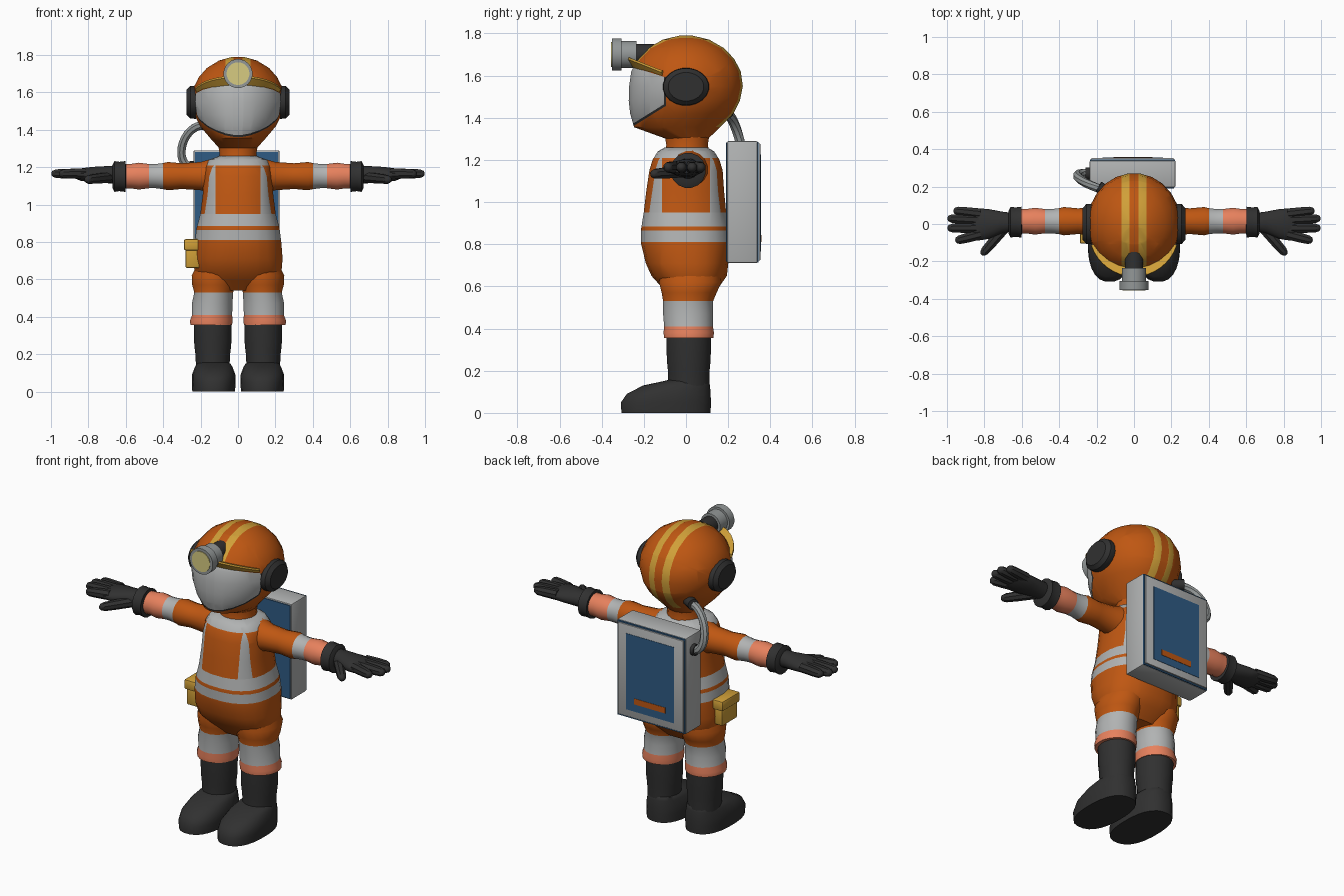
import bpy, bmesh, math
from mathutils import Vector
from mathutils.geometry import interpolate_bezier

cube = bpy.data.objects.get("Cube")
if cube:
    bpy.data.objects.remove(cube, do_unlink=True)


def colour(name, r, g, b):
    m = bpy.data.materials.new(name)
    m.use_nodes = True
    m.diffuse_color = (r, g, b, 1)
    bsdf = next(n for n in m.node_tree.nodes if n.type == 'BSDF_PRINCIPLED')
    bsdf.inputs["Base Color"].default_value = (r, g, b, 1)
    bsdf.inputs["Roughness"].default_value = 0.7
    return m


ORANGE = colour("suit orange", 0.52, 0.095, 0.006)
GREY = colour("light grey", 0.44, 0.45, 0.45)
SALMON = colour("salmon", 0.8, 0.22, 0.11)
BLACK = colour("rubber black", 0.03, 0.03, 0.03)
YELLOW = colour("trim yellow", 0.63, 0.35, 0.04)
LENS = colour("lens yellow", 0.68, 0.6, 0.22)
STEEL = colour("lamp grey", 0.29, 0.31, 0.31)
BLUE = colour("pack blue", 0.028, 0.105, 0.23)

X, Y, Z = Vector((1, 0, 0)), Vector((0, 1, 0)), Vector((0, 0, 1))
FRAMES = {'X': (Y, Z), 'Y': (X, Z), 'Z': (X, Y)}


def finish(name, bm, mats, rule=None, angle=40):
    """Turn a bmesh into an object; rule(face centre) gives the material slot."""
    bmesh.ops.recalc_face_normals(bm, faces=bm.faces)
    if rule:
        for f in bm.faces:
            f.material_index = rule(f.calc_center_median())
    me = bpy.data.meshes.new(name)
    bm.to_mesh(me)
    bm.free()
    for m in mats:
        me.materials.append(m)
    me.shade_smooth()
    me.set_sharp_from_angle(angle=math.radians(angle))
    ob = bpy.data.objects.new(name, me)
    bpy.context.collection.objects.link(ob)
    return ob


def loft(name, rings, mats, axis=None, seg=16, power=2, cuts=(), rule=None, ref=Z, angle=40):
    """Skin oval rings (centre, radius a, radius b), along an axis or a free path."""
    bm = bmesh.new()
    centres = [Vector(r[0]) for r in rings]
    loops = []
    for i, (c, a, b) in enumerate(rings):
        if axis:
            u, v = FRAMES[axis]
        else:
            t = centres[min(i + 1, len(rings) - 1)] - centres[max(i - 1, 0)]
            u = t.cross(ref).normalized()
            v = u.cross(t).normalized()
        loop = []
        for k in range(seg):
            w = 2 * math.pi * (k + 0.5) / seg
            cu, sv = math.cos(w), math.sin(w)
            pu = math.copysign(abs(cu) ** (2 / power), cu)
            pv = math.copysign(abs(sv) ** (2 / power), sv)
            loop.append(bm.verts.new(centres[i] + u * a * pu + v * b * pv))
        loops.append(loop)
    for p, q in zip(loops, loops[1:]):
        for k in range(seg):
            n = (k + 1) % seg
            bm.faces.new((p[k], p[n], q[n], q[k]))
    bm.faces.new(loops[0])
    bm.faces.new(loops[-1])
    for co, no in cuts:
        bmesh.ops.bisect_plane(bm, geom=bm.verts[:] + bm.edges[:] + bm.faces[:],
                               plane_co=co, plane_no=no)
    return finish(name, bm, mats, rule, angle)


def box(name, lo, hi, mat, bevel=0.0):
    bm = bmesh.new()
    bmesh.ops.create_cube(bm, size=1)
    lo, hi = Vector(lo), Vector(hi)
    for v in bm.verts:
        v.co = (lo + hi) / 2 + v.co * (hi - lo)
    if bevel:
        bmesh.ops.bevel(bm, geom=bm.edges[:], offset=bevel, segments=2, profile=0.5, affect='EDGES')
    return finish(name, bm, [mat], angle=30)


def rod(name, a, b, r, mat, seg=12):
    return loft(name, [(a, r, r), (b, r, r)], [mat], seg=seg, ref=Y)


# Torso with reflective straps and belt bands
def torso_rule(c):
    if c.z > 1.21 or 0.81 < c.z < 0.865 or 0.885 < c.z < 0.95:
        return 1
    return int(c.z > 0.95 and abs(c.x) > 0.12 and abs(c.y) > 0.115)


torso = [(0.54, 0.02, 0.13, 0.08), (0.6, 0.02, 0.215, 0.14), (0.65, 0.015, 0.235, 0.18),
         (0.71, 0.005, 0.24, 0.197), (0.8, 0, 0.233, 0.214), (0.87, -0.003, 0.224, 0.212),
         (0.95, -0.005, 0.203, 0.197), (1.05, -0.004, 0.19, 0.186), (1.15, 0, 0.186, 0.175),
         (1.2, 0, 0.178, 0.16), (1.24, 0, 0.155, 0.135), (1.26, 0, 0.1, 0.1)]
loft("torso", [((0, cy, z), a, b) for z, cy, a, b in torso], [ORANGE, GREY], 'Z', 24, 2.4,
     [((0, 0, z), Z) for z in (0.81, 0.865, 0.885, 0.95, 1.21)]
     + [((s * 0.12, 0, 0), X) for s in (-1, 1)] + [((0, s * 0.115, 0), Y) for s in (-1, 1)], torso_rule)
loft("neck", [((0, 0.005, z), r, r) for z, r in ((1.22, 0.115), (1.27, 0.1), (1.33, 0.11))], [ORANGE], 'Z')

# Helmet: shell, crown stripes, visor and dark visor rim
LOW = Vector((0, -0.53, 0.85))
TOP = Vector((0, 0.3, 0.95))
LOW_AT, LOW_RIM, TOP_AT = (Vector((0, -0.25, z)) for z in (1.36, 1.373, 1.64))
BACK, RIM = -0.095, -0.105


def helmet_rule(c):
    if (c - TOP_AT).dot(TOP) < 0 and (c - LOW_AT).dot(Vector((0, -0.53, 0.85))) > 0 and c.y < BACK:
        return 0
    return 0


LOW = Vector((0, -0.53, 0.85)).normalized()


def visor_rule(c):
    below_brim = (c - TOP_AT).dot(TOP) < 0
    if below_brim and c.y < BACK and (c - LOW_AT).dot(LOW) > 0:
        return 2 if c.y < RIM and (c - LOW_RIM).dot(LOW) > 0 else 3
    return int(0.025 < abs(c.x) < 0.068 and not (c.y < 0.1 and c.z < 1.6) and c.z > 1.36)


# the lower visor edge rises towards the ears
LOW = Vector((0, 0.53, 0.85)).normalized()
LOW = Vector((0, -0.53, 0.85)).normalized()
helmet = [(1.3, 0.005, 0.1, 0.1), (1.355, -0.042, 0.15, 0.206), (1.42, -0.02, 0.205, 0.247),
          (1.48, -0.008, 0.235, 0.266), (1.55, 0, 0.25, 0.272), (1.62, 0, 0.242, 0.262),
          (1.68, 0, 0.212, 0.23), (1.73, 0, 0.168, 0.182), (1.77, 0, 0.102, 0.112), (1.79, 0, 0.03, 0.03)]
loft("helmet", [((0, cy, z), a, b) for z, cy, a, b in helmet], [ORANGE, YELLOW, GREY, BLACK], 'Z', 24, 2,
     [((s * x, 0, 0), X) for s in (-1, 1) for x in (0.025, 0.068)]
     + [(LOW_AT, LOW), (LOW_RIM, LOW), (TOP_AT, TOP), ((0, BACK, 0), Y), ((0, RIM, 0), Y)], visor_rule)

# Tilted brim above the visor
bm = bmesh.new()
rows = []
for i in range(17):
    w = math.radians(205 + 130 * i / 16)
    x, y = 0.243 * math.cos(w), 0.262 * math.sin(w)
    f = max(0, (-y - 0.1) / 0.162)
    z, out = 1.585 + 0.055 * f, 1.03 + 0.05 * math.sqrt(f)
    section = ((0.97, 0), (out, 0.025 + 0.015 * f), (out - 0.01, 0.035 + 0.015 * f), (0.9, 0.03))
    rows.append([bm.verts.new((x * k, y * k, z + h)) for k, h in section])
for p, q in zip(rows, rows[1:]):
    for k in range(4):
        bm.faces.new((p[k], p[k - 1], q[k - 1], q[k]))
bm.faces.new(rows[0])
bm.faces.new(rows[-1])
finish("helmet_brim", bm, [YELLOW], angle=30)

# Headlamp
loft("lamp_mount", [((0, y, 1.7), 0.05, 0.05) for y in (-0.15, -0.24)], [BLACK], 'Y')
loft("lamp_body", [((0, y, 1.7), r, r) for y, r in ((-0.235, 0.065), (-0.305, 0.065), (-0.305, 0.078),
                                                    (-0.352, 0.078))], [STEEL], 'Y', 20)
loft("lamp_lens", [((0, y, 1.7), 0.061, 0.061) for y in (-0.35, -0.356)], [LENS], 'Y', 20)

# Parts that come in pairs
for side, s in (("left", 1), ("right", -1)):
    loft(side + "_earphone", [((s * x, 0, 1.547), a, b) for x, a, b in (
        (0.2, 0.1, 0.08), (0.225, 0.11, 0.09), (0.255, 0.108, 0.088), (0.275, 0.085, 0.068))], [BLACK], 'X', 20)

    arm = [(0.12, 0.1), (0.2, 0.077), (0.3, 0.07), (0.375, 0.077), (0.4, 0.071), (0.44, 0.066),
           (0.475, 0.066), (0.53, 0.073), (0.57, 0.067), (0.62, 0.066)]
    loft(side + "_arm", [((s * x, 0.015, 1.152), r, r) for x, r in arm], [ORANGE, GREY, SALMON], 'X',
         rule=lambda c: (abs(c.x) > 0.4) + (abs(c.x) > 0.475))
    loft(side + "_cuff", [((s * x, 0.01, 1.15), r, r) for x, r in (
        (0.6, 0.065), (0.602, 0.084), (0.635, 0.08), (0.66, 0.084), (0.672, 0.06))], [BLACK], 'X')
    loft(side + "_palm", [((s * x, y, 1.16), a, b) for x, y, a, b in (
        (0.65, 0.01, 0.05, 0.05), (0.71, 0.008, 0.06, 0.046), (0.78, 0.0, 0.082, 0.042),
        (0.84, -0.003, 0.088, 0.034), (0.87, -0.005, 0.075, 0.022))], [BLACK], 'X')
    fingers = {"little_finger": (0.82, 0.055, 0.965, 0.072), "ring_finger": (0.83, 0.022, 0.998, 0.03),
               "middle_finger": (0.83, -0.02, 0.998, -0.022), "index_finger": (0.82, -0.055, 0.955, -0.09),
               "thumb": (0.69, -0.02, 0.815, -0.165)}
    for name, (x0, y0, x1, y1) in fingers.items():
        z0, z1 = (1.145, 1.132) if name == "thumb" else (1.165, 1.165)
        a, b = Vector((s * x0, y0, z0)), Vector((s * x1, y1, z1))
        loft(side + "_" + name, [(a.lerp(b, t), r, r) for t, r in (
            (0, 0.03), (0.55, 0.028), (0.85, 0.025), (0.96, 0.017), (1, 0.006))], [BLACK], seg=8)

    leg = [(0.72, 0.11, 0.02, 0.09, 0.13), (0.62, 0.125, 0.02, 0.124, 0.15), (0.57, 0.128, 0.015, 0.118, 0.132),
           (0.53, 0.13, 0.01, 0.105, 0.12), (0.47, 0.138, 0.01, 0.11, 0.12), (0.41, 0.138, 0.012, 0.108, 0.117),
           (0.38, 0.143, 0.013, 0.115, 0.121), (0.355, 0.143, 0.013, 0.113, 0.118)]
    loft(side + "_leg", [((s * x, y, z), a, b) for z, x, y, a, b in leg], [ORANGE, GREY, SALMON], 'Z', 20,
         rule=lambda c: (c.z < 0.53) + (c.z < 0.41))
    loft(side + "_boot_shaft", [((s * 0.135, 0.013, z), a, b) for z, a, b in (
        (0.362, 0.102, 0.108), (0.25, 0.1, 0.105), (0.2, 0.094, 0.1), (0.12, 0.09, 0.1))], [BLACK], 'Z', 20)
    loft(side + "_boot_foot", [((s * 0.13, y, z), a, b) for z, y, a, b in (
        (0, -0.095, 0.115, 0.213), (0.05, -0.095, 0.118, 0.215), (0.09, -0.082, 0.117, 0.2),
        (0.13, -0.045, 0.102, 0.16), (0.15, 0.0, 0.09, 0.11), (0.158, 0.012, 0.07, 0.09))],
        [BLACK], 'Z', 24, 2.4, angle=50)

# Backpack: shell, blue seams, back frame, recessed-look panel and marker bar
box("pack_shell", (-0.238, 0.195, 0.71), (0.222, 0.34, 1.29), GREY, 0.008)
box("pack_front_plate", (-0.23, 0.19, 0.718), (0.214, 0.198, 1.282), BLUE)
box("pack_seam", (-0.234, 0.336, 0.714), (0.218, 0.345, 1.286), BLUE)
box("pack_back_frame", (-0.228, 0.34, 0.722), (0.212, 0.353, 1.278), GREY, 0.004)
box("pack_back_panel", (-0.168, 0.35, 0.765), (0.155, 0.355, 1.225), BLUE)
box("pack_marker_bar", (-0.11, 0.352, 0.81), (0.1, 0.357, 0.845), ORANGE)

# Air hose from helmet to backpack
path = interpolate_bezier(Vector((-0.16, 0.18, 1.425)), Vector((-0.31, 0.23, 1.44)),
                          Vector((-0.35, 0.28, 1.2)), Vector((-0.24, 0.27, 1.2)), 16)
loft("air_hose", [(p, 0.024, 0.024) for p in path], [STEEL], seg=8, ref=Y)
rod("hose_helmet_fitting", (-0.13, 0.16, 1.425), (-0.19, 0.2, 1.43), 0.032, BLACK)
rod("hose_pack_fitting", (-0.23, 0.27, 1.2), (-0.258, 0.27, 1.2), 0.034, BLACK)

# Hip pouch
box("pouch_body", (-0.282, -0.095, 0.66), (-0.2, 0.055, 0.79), YELLOW, 0.012)
box("pouch_flap", (-0.29, -0.105, 0.755), (-0.2, 0.065, 0.815), YELLOW, 0.01)
